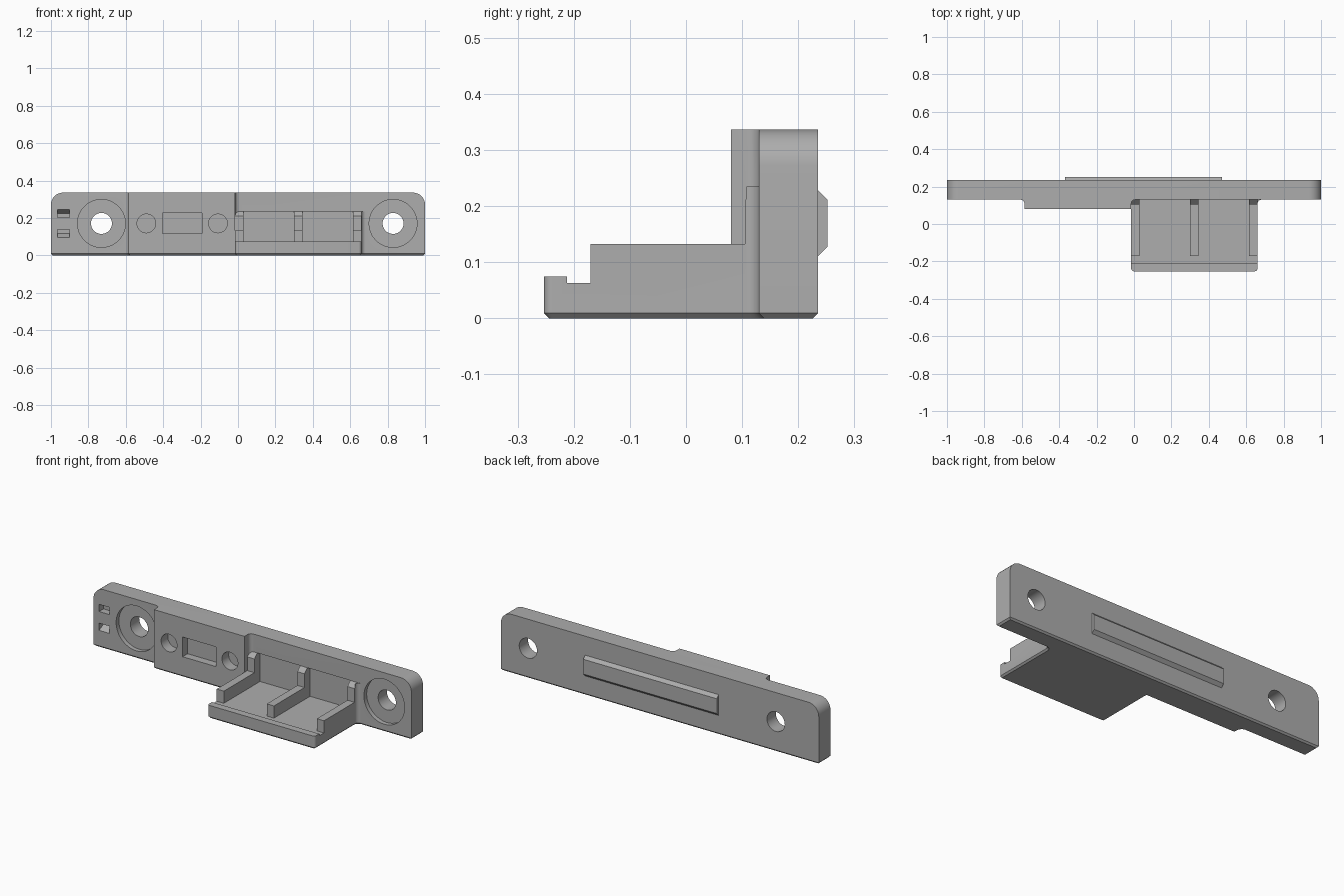
import bpy, bmesh
from math import cos, sin, pi, radians
from mathutils import Vector

cube = bpy.data.objects.get("Cube")
if cube:
    bpy.data.objects.remove(cube, do_unlink=True)

grey = bpy.data.materials.new("grey plastic")
grey.use_nodes = True
COLOR = (0.42, 0.42, 0.42, 1)
grey.diffuse_color = COLOR
grey.node_tree.nodes["Principled BSDF"].inputs["Base Color"].default_value = COLOR

FRONT, BACK, TOP = 0.13, 0.235, 0.336      # plate faces and height
X0, X1 = -0.015, 0.66                      # shelf sides
BLOCK_X, BLOCK_Y = -0.585, 0.08            # raised block
FLOOR, MID = 0.063, 0.171                  # shelf floor, hole height


def prism(name, pts, axis, lo, hi):
    """Extrude a 2D outline along an axis; the outline uses the other two axes in order."""
    bm = bmesh.new()

    def place(p, d):
        c = list(p)
        c.insert("xyz".index(axis), d)
        return bm.verts.new(c)
    a = [place(p, lo) for p in pts]
    b = [place(p, hi) for p in pts]
    bm.faces.new(a)
    bm.faces.new(b)
    for i in range(len(a)):
        j = (i + 1) % len(a)
        bm.faces.new((a[i], a[j], b[j], b[i]))
    bmesh.ops.recalc_face_normals(bm, faces=bm.faces)
    me = bpy.data.meshes.new(name)
    bm.to_mesh(me)
    bm.free()
    me.materials.append(grey)
    ob = bpy.data.objects.new(name, me)
    bpy.context.collection.objects.link(ob)
    return ob


def box(name, x, y, z):
    return prism(name, [(x[0], y[0]), (x[1], y[0]), (x[1], y[1]), (x[0], y[1])], "z", *z)


def arc(cx, cy, r, a0, a1, n=8):
    angles = [radians(a0 + (a1 - a0) * i / n) for i in range(n + 1)]
    return [(cx + r * cos(a), cy + r * sin(a)) for a in angles]


def cylinder(name, x, r, y0, y1):
    return prism(name, arc(x, MID, r, 0, 360, 48)[:-1], "y", y0, y1)


def fillet(name, x, side, top):
    """Concave vertical fillet against the plate front."""
    r = 0.022
    a1 = 180 if side > 0 else 0
    pts = [(x, FRONT + 0.01)] + arc(x + side * r, FRONT - r, r, a1, 90, 6)
    return prism(name, pts + [(x + side * r, FRONT + 0.01)], "z", 0, top)


def combine(target, other, kind):
    """Apply a boolean and discard the helper."""
    mod = target.modifiers.new(kind, "BOOLEAN")
    mod.operation, mod.solver, mod.object = kind, "EXACT", other
    graph = bpy.context.evaluated_depsgraph_get()
    mesh = bpy.data.meshes.new_from_object(target.evaluated_get(graph))
    target.modifiers.clear()
    target.data = mesh
    bpy.data.objects.remove(other, do_unlink=True)


# Mounting plate with rounded top corners
R = 0.065
outline = [(-1, 0), (1, 0)] + arc(1 - R, TOP - R, R, 0, 90) + arc(R - 1, TOP - R, R, 90, 180)
body = prism("bracket_body", outline, "y", FRONT, BACK)

# Raised block and its fillets
combine(body, box("raised_block", (BLOCK_X, X0), (BLOCK_Y, 0.2), (0, TOP)), "UNION")
combine(body, fillet("block_fillet_right", BLOCK_X, -1, TOP), "UNION")
combine(body, fillet("block_fillet_left", X0, 1, TOP), "UNION")

# Shelf with rounded front corners and a front lip
r = 0.015
plan = arc(X0 + r, r - 0.253, r, 180, 270, 5) + arc(X1 - r, r - 0.253, r, 270, 360, 5)
shelf = prism("shelf", plan + [(X1, 0.2), (X0, 0.2)], "z", 0, 0.074)
combine(shelf, box("floor_cut", (-0.1, 0.8), (-0.212, 0.3), (FLOOR, 0.2)), "DIFFERENCE")
combine(body, shelf, "UNION")
combine(body, fillet("shelf_fillet", X1, 1, 0.235), "UNION")

# Shallow pocket behind the shelf, then three ribs
combine(body, box("pocket_cut", (0.01, 0.64), (0.0, 0.155), (FLOOR, 0.235)), "DIFFERENCE")
rib = [(-0.17, 0.03), (-0.17, 0.132), (0.105, 0.132), (0.105, 0.21),
       (FRONT, 0.235), (0.18, 0.235), (0.18, 0.03)]
for x in (X0, 0.3, X1 - 0.045):
    combine(body, prism("rib", rib, "x", x, x + 0.045), "UNION")

# Chamfer around the underside
bm = bmesh.new()
bm.from_mesh(body.data)
bmesh.ops.remove_doubles(bm, verts=bm.verts, dist=1e-5)
bmesh.ops.dissolve_limit(bm, angle_limit=radians(1), verts=bm.verts, edges=bm.edges)
rim = [e for e in bm.edges if all(abs(v.co.z) < 1e-5 for v in e.verts)
       and any(abs(f.normal.z) < 0.5 for f in e.link_faces)]
bmesh.ops.bevel(bm, geom=rim, offset=0.009, segments=1, affect="EDGES")
bm.to_mesh(body.data)
bm.free()

# Countersunk screw holes
for x in (-0.73, 0.829):
    combine(body, cylinder("counterbore", x, 0.128, 0.0, FRONT + 0.025), "DIFFERENCE")
    combine(body, cylinder("screw_hole", x, 0.056, 0.0, 0.4), "DIFFERENCE")

# Blind round holes and slot in the raised block
for x in (-0.49, -0.107):
    combine(body, cylinder("blind_hole", x, 0.05, 0.0, BLOCK_Y + 0.06), "DIFFERENCE")
combine(body, box("slot", (-0.405, -0.193), (0.0, BLOCK_Y + 0.045), (0.116, 0.228)), "DIFFERENCE")

# Pair of sloped tie slots, mirrored about the middle height
for s in (1, -1):
    pts = [(0.1, 0.033), (0.1, 0.074), (FRONT, 0.074), (0.17, 0.053), (0.17, 0.033)]
    cut = prism("tie_slot", [(y, MID + s * h) for y, h in pts], "x", -0.965, -0.9)
    combine(body, cut, "DIFFERENCE")

# Locating rail on the back
rail = prism("back_rail", [(BACK, 0.11), (0.252, 0.127), (0.252, 0.211), (BACK, 0.228)],
             "x", -0.37, 0.47)

for ob in (body, rail):
    bpy.ops.object.select_all(action="DESELECT")
    ob.select_set(True)
    bpy.context.view_layer.objects.active = ob
    bpy.ops.object.shade_smooth_by_angle(angle=radians(30))
